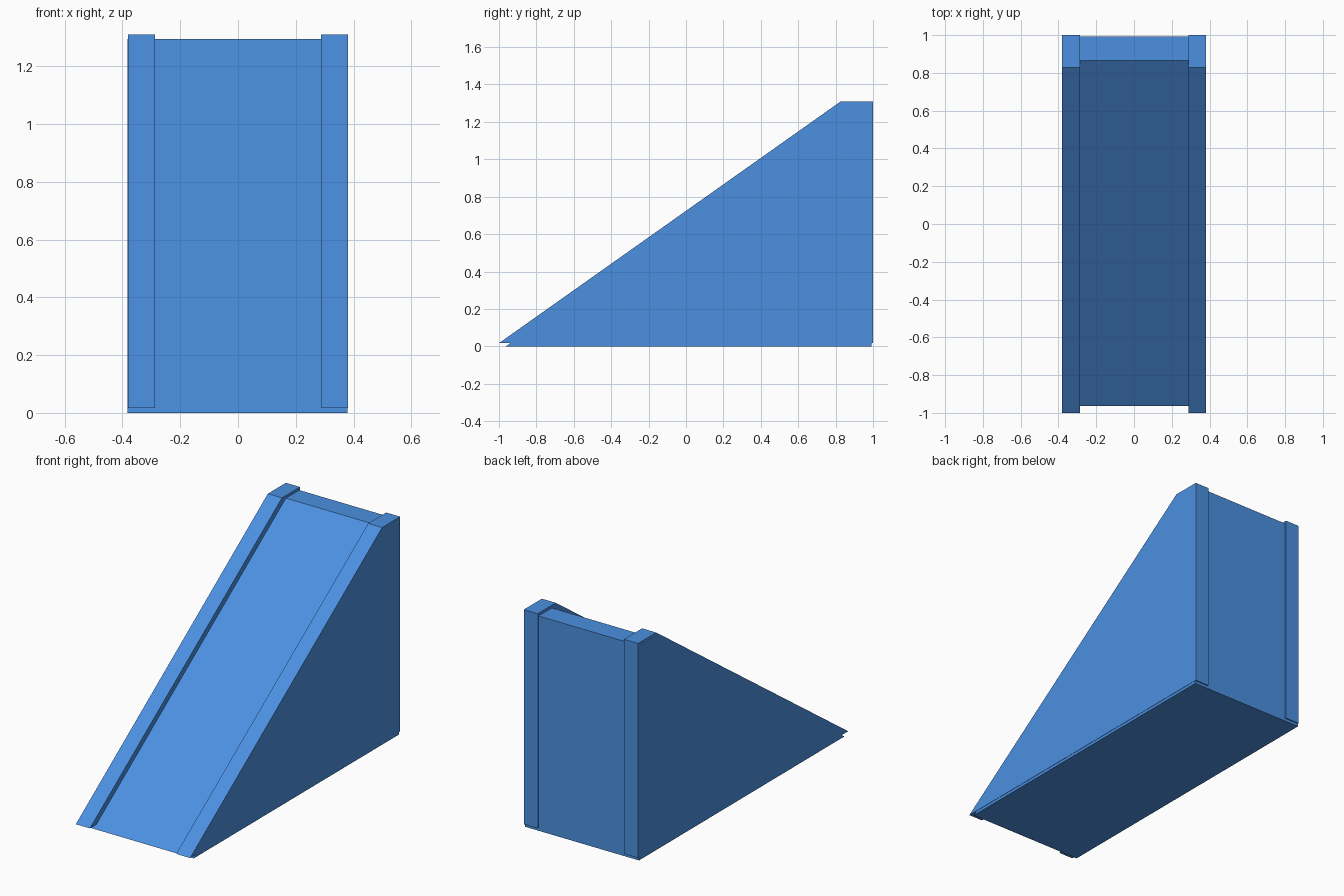
import bpy
import bmesh

cube = bpy.data.objects.get("Cube")
if cube:
    bpy.data.objects.remove(cube, do_unlink=True)

# Single flat blue
blue = bpy.data.materials.new("blue")
blue.use_nodes = True
colour = (0.07, 0.28, 0.75, 1)
blue.diffuse_color = colour
blue.node_tree.nodes["Principled BSDF"].inputs["Base Color"].default_value = colour


def extrude_profile(name, profile, x0, x1):
    """Extrude a side profile of (y, z) points from x0 to x1."""
    bm = bmesh.new()
    face = bm.faces.new([bm.verts.new((x0, y, z)) for y, z in profile])
    result = bmesh.ops.extrude_face_region(bm, geom=[face])
    moved = [g for g in result["geom"] if isinstance(g, bmesh.types.BMVert)]
    bmesh.ops.translate(bm, verts=moved, vec=(x1 - x0, 0, 0))
    bmesh.ops.recalc_face_normals(bm, faces=bm.faces)
    mesh = bpy.data.meshes.new(name)
    bm.to_mesh(mesh)
    bm.free()
    mesh.materials.append(blue)
    obj = bpy.data.objects.new(name, mesh)
    bpy.context.collection.objects.link(obj)
    return obj


# Full-width wedge with a flat ledge on top
wedge = [(-0.963, 0), (0.993, 0), (0.993, 1.294), (0.866, 1.294)]
extrude_profile("ramp_body", wedge, -0.382, 0.379)

# Raised side rails, slightly proud of the slope, top and back
rail = [(-1, 0.017), (1, 0.017), (1, 1.31), (0.828, 1.31)]
extrude_profile("right_rail", rail, -0.381, -0.287)
extrude_profile("left_rail", rail, 0.288, 0.381)
